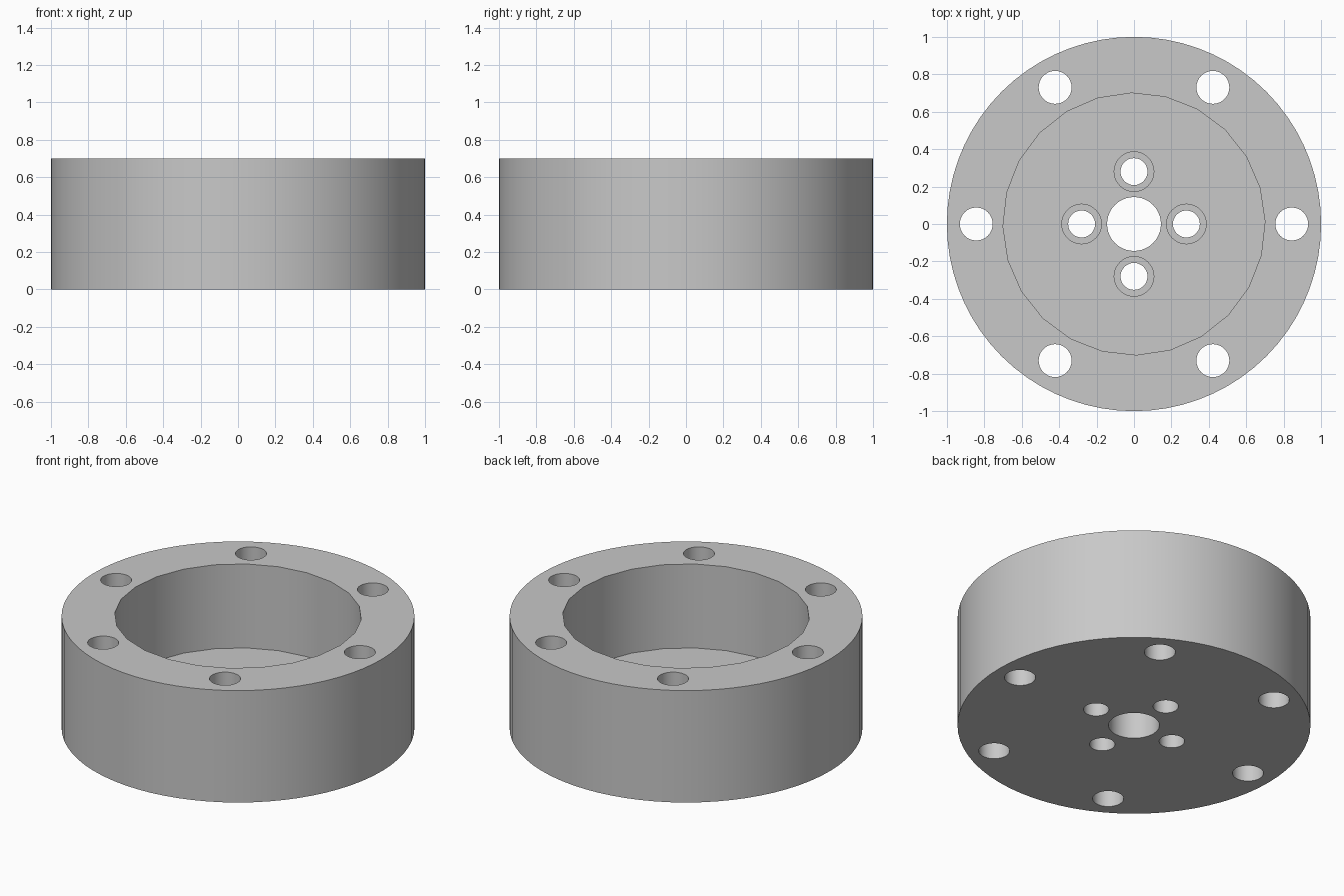
import bpy
import bmesh
from math import cos, sin, radians
from mathutils import Matrix

if "Cube" in bpy.data.objects:
    bpy.data.objects.remove(bpy.data.objects["Cube"], do_unlink=True)

HEIGHT = 0.70
FLOOR = 0.175       # thickness of the web under the pocket
SEAT = 0.085        # height of the screw head seats


def ring(count, radius):
    step = 360 / count
    return [(radius * cos(radians(i * step)), radius * sin(radians(i * step)))
            for i in range(count)]


def cylinders(name, centres, radius, bottom, top, sides, turn=0):
    """One mesh holding an upright cylinder at each centre."""
    bm = bmesh.new()
    for x, y in centres:
        place = (Matrix.Translation((x, y, (bottom + top) / 2))
                 @ Matrix.Rotation(radians(turn), 4, 'Z'))
        bmesh.ops.create_cone(bm, cap_ends=True, segments=sides, radius1=radius,
                              radius2=radius, depth=top - bottom, matrix=place)
    mesh = bpy.data.meshes.new(name)
    bm.to_mesh(mesh)
    bm.free()
    obj = bpy.data.objects.new(name, mesh)
    bpy.context.collection.objects.link(obj)
    return obj


def cut(body, cutter):
    cutter.hide_render = True
    mod = body.modifiers.new(cutter.name, 'BOOLEAN')
    mod.operation = 'DIFFERENCE'
    mod.solver = 'EXACT'
    mod.object = cutter
    bpy.context.view_layer.objects.active = body
    bpy.ops.object.modifier_apply(modifier=mod.name)
    bpy.data.objects.remove(cutter, do_unlink=True)


# Plain grey metal
metal = bpy.data.materials.new("grey_metal")
metal.use_nodes = True
grey = (0.58, 0.58, 0.58, 1)
metal.diffuse_color = grey
metal.node_tree.nodes["Principled BSDF"].inputs["Base Color"].default_value = grey

# Round hub body
hub = cylinders("flanged_hub", [(0, 0)], 1, 0, HEIGHT, 72)
hub.data.materials.append(metal)

# Wide pocket, screw head seats, then the through holes
centre = [(0, 0)]
screws = ring(4, 0.28)
bolts = ring(6, 0.843)
cut(hub, cylinders("pocket", centre, 0.70, FLOOR, 1, 24, turn=1))
cut(hub, cylinders("screw_seats", screws, 0.106, SEAT, 0.4, 32))
cut(hub, cylinders("screw_holes", screws, 0.072, -0.2, 0.4, 32))
cut(hub, cylinders("shaft_hole", centre, 0.144, -0.2, 0.4, 40))
cut(hub, cylinders("bolt_holes", bolts, 0.088, -0.2, 1, 32))

# Smooth walls with crisp rims
bpy.ops.object.select_all(action='DESELECT')
hub.select_set(True)
bpy.context.view_layer.objects.active = hub
bpy.ops.object.shade_smooth_by_angle(angle=radians(30))
